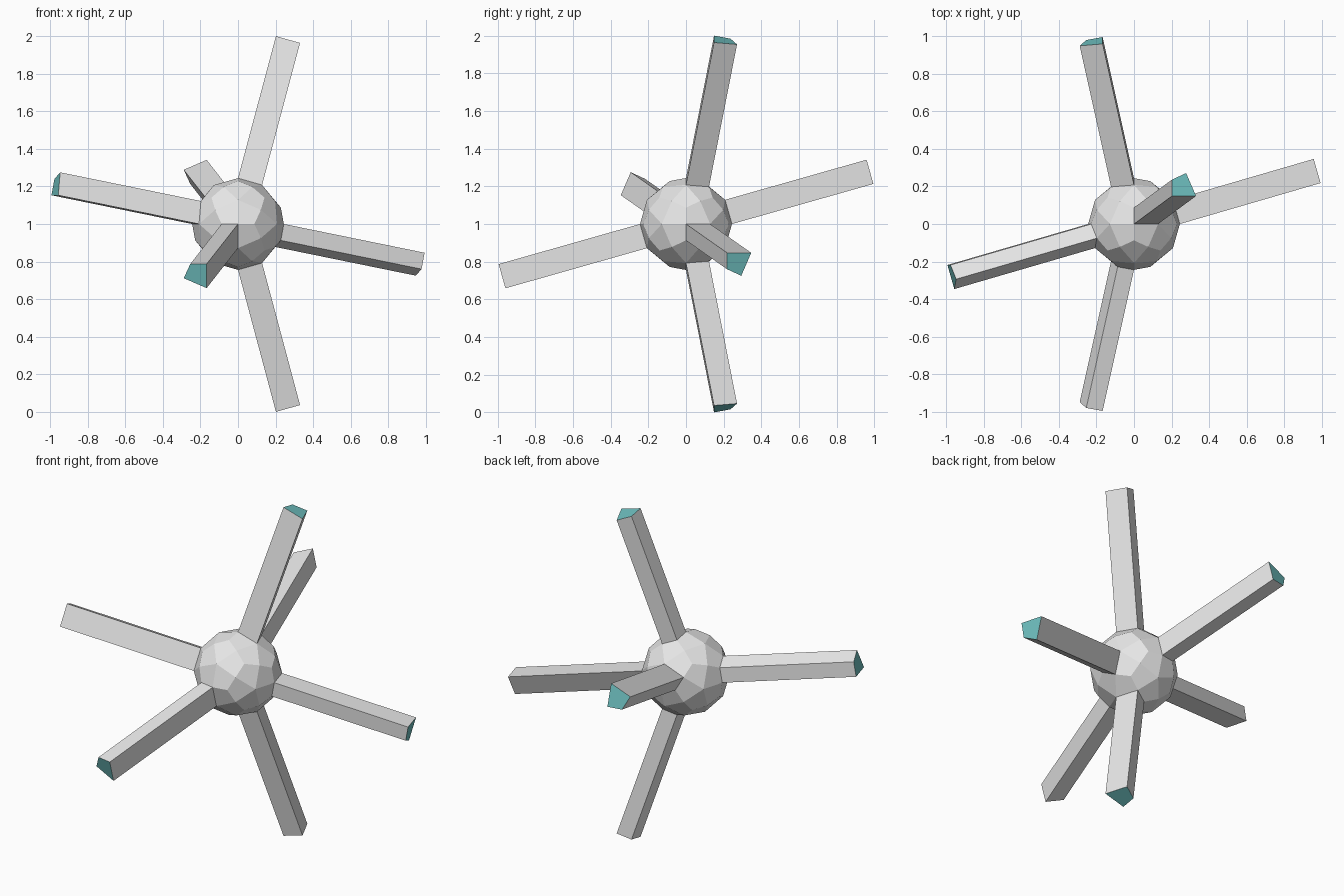
import bpy
import bmesh
from math import sqrt
from mathutils import Vector

cube = bpy.data.objects.get("Cube")
if cube:
    bpy.data.objects.remove(cube, do_unlink=True)

R = 0.244                 # hub radius
PHI = (1 + sqrt(5)) / 2
CENTRE = Vector((0, 0, 1))


def material(name, rgb):
    mat = bpy.data.materials.new(name)
    mat.use_nodes = True
    mat.diffuse_color = (*rgb, 1)
    bsdf = mat.node_tree.nodes["Principled BSDF"]
    bsdf.inputs["Base Color"].default_value = (*rgb, 1)
    bsdf.inputs["Roughness"].default_value = 0.7
    return mat


GREY = material("light grey", (0.8, 0.8, 0.8))
TEAL = material("teal", (0.16, 0.53, 0.53))


def finish(bm, name, mats):
    bmesh.ops.recalc_face_normals(bm, faces=bm.faces[:])
    mesh = bpy.data.meshes.new(name)
    bm.to_mesh(mesh)
    bm.free()
    for mat in mats:
        mesh.materials.append(mat)
    obj = bpy.data.objects.new(name, mesh)
    obj.location = CENTRE
    bpy.context.collection.objects.link(obj)
    return obj


# Hub: each triangle of an icosahedron is split into three kites on the sphere
def build_hub():
    ico = bmesh.new()
    for k in range(3):
        for a in (-1, 1):
            for b in (-1, 1):
                p = Vector((0, 0, 0))
                p[k], p[(k + 1) % 3] = b * PHI, a
                ico.verts.new(p)
    bmesh.ops.convex_hull(ico, input=ico.verts[:])
    bm = bmesh.new()
    for face in ico.faces:
        pts = [v.co for v in face.verts]
        mid = sum(pts, Vector())
        for i in range(3):
            p, after, before = pts[i], pts[(i + 1) % 3], pts[i - 1]
            kite = (p, p + after, mid, p + before)
            bm.faces.new([bm.verts.new(q.normalized() * R) for q in kite])
    ico.free()
    bmesh.ops.remove_doubles(bm, verts=bm.verts[:], dist=0.001)
    return finish(bm, "hub", [GREY])


# Arm: one hub kite drawn outwards to a coloured tip
def build_arm(name, axis, signs, reach, lean_a, lean_b):
    side_a, side_b = (axis + 1) % 3, (axis + 2) % 3

    def place(out, a, b):
        p = Vector((0, 0, 0))
        p[axis], p[side_a], p[side_b] = out, a, b
        return Vector(c * s for c, s in zip(p, signs))

    kite = [place(*c).normalized() * R for c in (
        (1, 0, 0), (PHI, 1, 0), (PHI, 1 / PHI, 1), (PHI ** 2, 0, 1))]
    push = place(reach - R, lean_a, lean_b)
    bm = bmesh.new()
    base = [bm.verts.new(p - push * 0.05) for p in kite]
    tip = [bm.verts.new(p + push) for p in kite]
    for i in range(4):
        j = (i + 1) % 4
        bm.faces.new((base[i], base[j], tip[j], tip[i]))
    bm.faces.new(base[::-1])
    bm.faces.new(tip).material_index = 1
    return finish(bm, name, [GREY, TEAL])


build_hub()
for s, name in ((1, "top_arm"), (-1, "bottom_arm")):
    build_arm(name, 2, (1, 1, s), 1.0, 0.202, 0.149)
for s, name in ((1, "back_arm"), (-1, "front_arm")):
    build_arm(name, 1, (-1, s, s), 0.995, 0.213, 0.167)
for s, name in ((1, "left_arm"), (-1, "right_arm")):
    build_arm(name, 0, (s, s, -s), 0.993, 0.218, 0.153)
